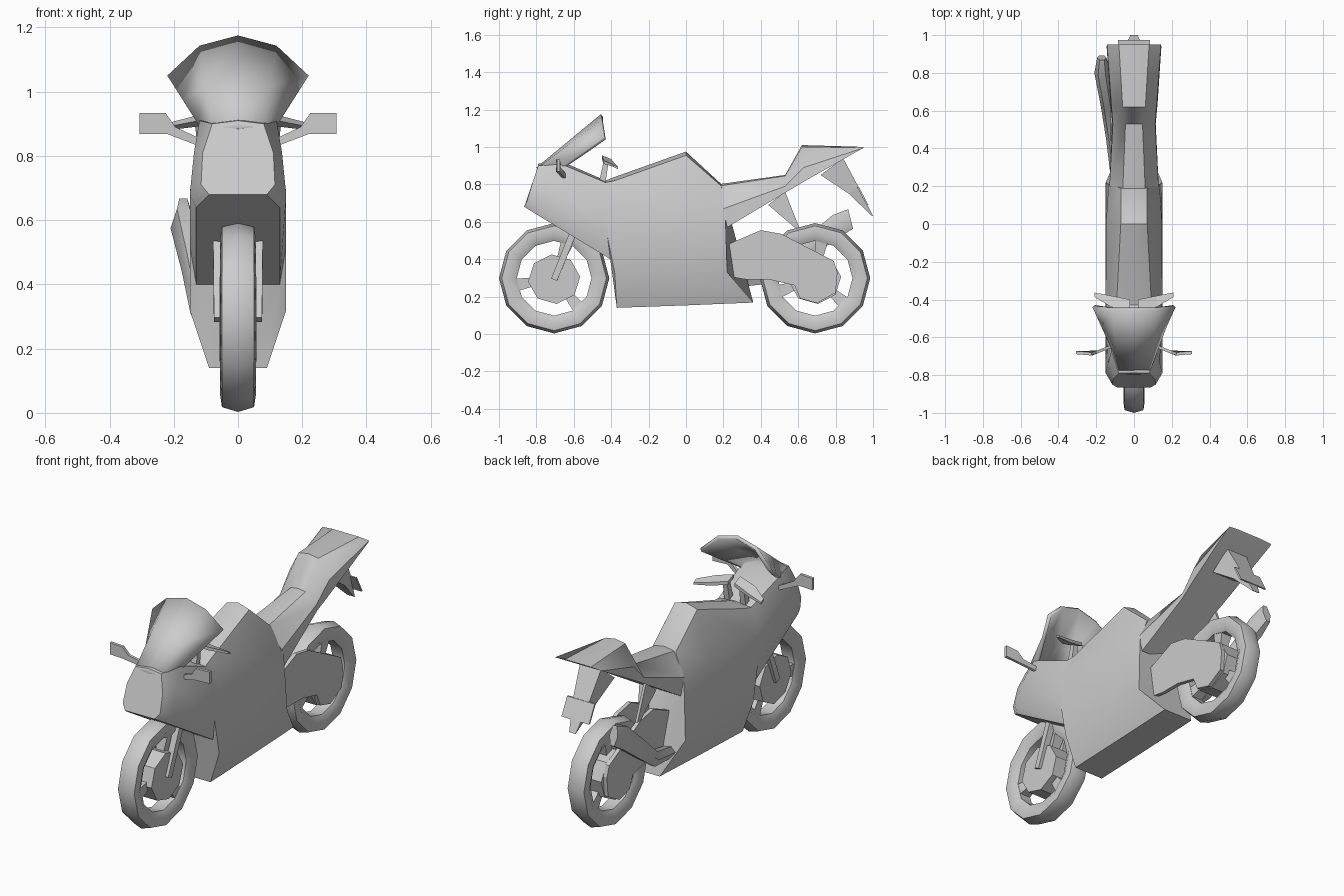
import bpy, bmesh, math
from mathutils import Vector

if "Cube" in bpy.data.objects:
    bpy.data.objects.remove(bpy.data.objects["Cube"])


def finish(name, bm, smooth=None):
    bmesh.ops.recalc_face_normals(bm, faces=bm.faces[:])
    me = bpy.data.meshes.new(name)
    bm.to_mesh(me)
    bm.free()
    ob = bpy.data.objects.new(name, me)
    bpy.context.collection.objects.link(ob)
    if smooth:
        bpy.ops.object.select_all(action='DESELECT')
        ob.select_set(True)
        bpy.context.view_layer.objects.active = ob
        bpy.ops.object.shade_smooth_by_angle(angle=math.radians(smooth))
    return ob


def loft(name, rings, smooth=None, loop=False):
    """Skin closed rings; cap the ends, or join them when loop is set."""
    bm = bmesh.new()
    vs = [[bm.verts.new(p) for p in r] for r in rings]
    n = len(vs[0])
    pairs = list(zip(vs, vs[1:])) + ([(vs[-1], vs[0])] if loop else [])
    for a, b in pairs:
        for i in range(n):
            j = (i + 1) % n
            bm.faces.new((a[i], a[j], b[j], b[i]))
    if not loop:
        bm.faces.new(vs[0])
        bm.faces.new(vs[-1])
    return finish(name, bm, smooth)


def sym(half):
    """Half section, first point on the centre line, to a full ring."""
    return half + [(-x, y, z) for x, y, z in reversed(half) if x > 0]


def plate(name, pts, x0, x1):
    return loft(name, [[(x, y, z) for y, z in pts] for x in (x0, x1)])


def rod(name, p, q, r1, r2, n=4):
    p, q = Vector(p), Vector(q)
    rot = (q - p).to_track_quat('Z', 'Y')
    ring = [Vector((math.cos(a), math.sin(a), 0))
            for a in (math.tau * (i + .5) / n for i in range(n))]
    return loft(name, [[c + rot @ (v * r) for v in ring] for c, r in ((p, r1), (q, r2))])


# Fairing, tank and belly: half sections from top centre to bottom edge
body = [
    [(0, -.79, .91), (.08, -.79, .90), (.11, -.82, .81), (.115, -.85, .71), (.09, -.865, .68)],
    [(0, -.66, .92), (.12, -.67, .91), (.137, -.74, .81), (.15, -.79, .68), (.13, -.80, .64)],
    [(0, -.43, .82), (.10, -.43, .81), (.148, -.43, .70), (.15, -.42, .52), (.13, -.405, .40)],
    [(0, -.38, .84), (.09, -.38, .82), (.15, -.38, .69), (.15, -.38, .32), (.09, -.37, .14)],
    [(0, 0, .975), (.07, 0, .955), (.148, 0, .70), (.15, 0, .32), (.09, 0, .153)],
    [(0, .19, .80), (.07, .19, .79), (.135, .21, .64), (.15, .22, .33), (.09, .36, .168)],
]
loft("fairing_and_tank", [sym(s) for s in body], 35)

# Seat and tail wedge
tail = [
    [(0, .17, .80), (.06, .17, .79), (.13, .20, .67), (.13, .22, .57)],
    [(0, .53, .85), (.045, .53, .845), (.112, .53, .79), (.115, .53, .755)],
    [(0, .62, 1.01), (.06, .62, 1.0), (.12, .63, .89), (.125, .64, .82)],
    [(0, .95, 1.0), (.08, .95, 1.0), (.142, .95, .995), (.145, .94, .99)],
]
loft("seat_and_tail", [sym(s) for s in tail], 35)

# Curved windscreen shell
bm = bmesh.new()
low = [(0, -.80, .89), (.08, -.79, .89), (.125, -.65, .90)]
high = [(0, -.455, 1.175), (.12, -.455, 1.143), (.22, -.44, 1.05)]
rows = []
for t in (0, .5, 1):
    half = [Vector(a).lerp(Vector(b), t) for a, b in zip(low, high)]
    full = [Vector((-v.x, v.y, v.z)) for v in half[:0:-1]] + half
    rows.append([bm.verts.new(v) for v in full])
for a, b in zip(rows, rows[1:]):
    for i in range(4):
        bm.faces.new((a[i], a[i + 1], b[i + 1], b[i]))
screen = finish("windscreen", bm, 40)
mod = screen.modifiers.new("thickness", 'SOLIDIFY')
mod.thickness = .02
mod.offset = -1 if screen.data.polygons[1].normal.y < 0 else 1

# Wheels: revolved tyre, octagonal hub and three tapered spokes
tyre = [(0, .295), (.05, .28), (.056, .24), (.035, .2), (-.035, .2), (-.056, .24), (-.05, .28)]
for label, cy, turn in (("front", -.705, 10), ("rear", .69, 20)):
    cz = .298
    rings = []
    for k in range(12):
        a = math.tau * k / 12
        rings.append([(x, cy + r * math.cos(a), cz + r * math.sin(a)) for x, r in tyre])
    loft(label + "_tyre", rings, 50, loop=True)
    octagon = [(cy + .14 * math.cos(math.tau * k / 8 + .1),
                cz - .005 + .133 * math.sin(math.tau * k / 8 + .1)) for k in range(8)]
    plate(label + "_hub", octagon, -.058, .058)
    for k in range(3):
        a = math.radians(180 + turn + 120 * k)
        d = Vector((0, math.cos(a), math.sin(a)))
        c = Vector((0, cy, cz))
        rod(label + "_spoke", c + d * .1, c + d * .215, .03, .05)

# Parts found on both sides
arm = [(.21, .31), (.225, .48), (.40, .555), (.51, .535), (.79, .39), (.81, .33),
       (.80, .22), (.70, .165), (.61, .19), (.58, .26), (.45, .29), (.33, .29)]
for s, side in ((1, "right"), (-1, "left")):
    rod(side + "_fork_leg", (.06 * s, -.58, .60), (.058 * s, -.705, .29), .026, .024)
    plate(side + "_swing_arm", arm, .058 * s, .08 * s)
    # Mirror: slim arm widening to a flat pad
    outline = [(.12, -.65, .83), (.22, -.69, .868), (.307, -.683, .868),
               (.307, -.683, .933), (.225, -.69, .933), (.195, -.68, .89), (.12, -.65, .855)]
    loft(side + "_mirror", [[(x * s, y + dy, z) for x, y, z in outline] for dy in (-.006, .01)])
    # Clip-on handlebar and its stem
    bar = []
    for x, y, z, w, h in ((.02, -.425, .935, .025, .02), (.12, -.41, .91, .03, .018),
                          (.208, -.375, .893, .012, .012)):
        bar.append([(x * s, y - w, z + h), (x * s, y + w, z), (x * s, y + w, z - h), (x * s, y - w, z)])
    loft(side + "_handlebar", bar)
    rod(side + "_bar_stem", (.05 * s, -.45, .80), (.05 * s, -.425, .93), .025, .018)

# Exhaust on the left: oval sections swept upward
path = [(-.09, .22, .27, .03, .03), (-.115, .45, .31, .033, .045), (-.14, .62, .44, .035, .06),
        (-.17, .80, .575, .04, .07), (-.17, .88, .615, .025, .06)]
rings = []
for x, y, z, rx, rz in path:
    rings.append([(x + rx * math.cos(math.tau * k / 6), y - .25 * rz * math.sin(math.tau * k / 6),
                   z + rz * math.sin(math.tau * k / 6)) for k in range(6)])
loft("exhaust", rings, 40)
plate("exhaust_hanger", [(.44, .69), (.53, .76), (.605, .57), (.58, .57)], -.125, -.11)

# Rear mudguard with number plate holder
loft("rear_mudguard", [
    [(-.065, .72, .85), (.065, .72, .85), (.065, .84, .94), (-.065, .84, .94)],
    [(-.05, .87, .75), (.05, .87, .75), (.05, .92, .79), (-.05, .92, .79)],
    [(-.02, .99, .635), (.02, .99, .635), (.02, 1.0, .63), (-.02, 1.0, .63)]])
loft("plate_holder", [[(x, .915, .785), (x, .925, .785), (x, .975, .69), (x, .965, .69)]
                      for x in (-.085, .085)])
